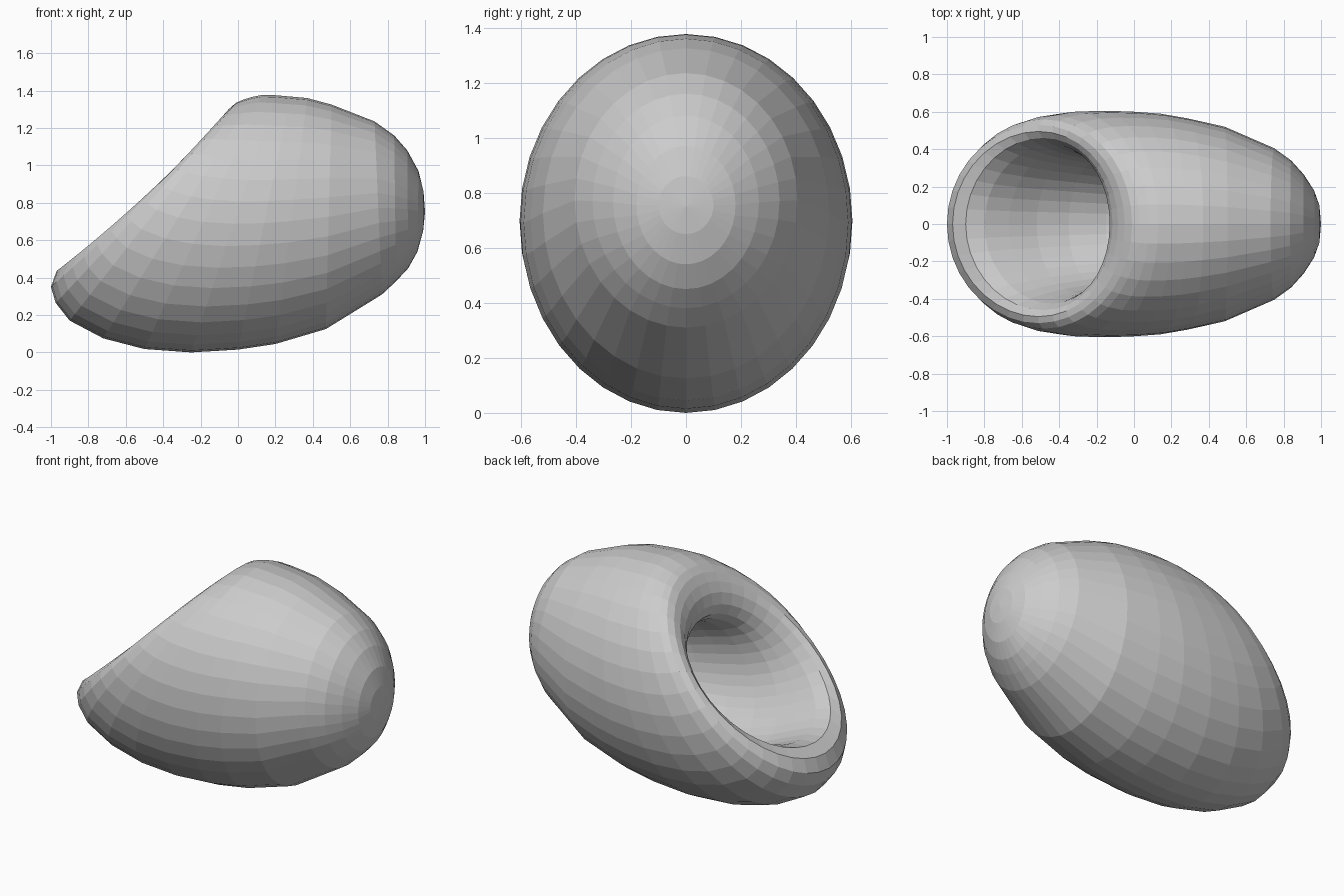
import bpy, bmesh, math
from mathutils import Vector

SIDES = 36

# Tilted elliptical rings: bottom x, bottom z, top x, top z, half width
outer = [(.99, .65, .992, .86, .10), (.96, .54, .965, .97, .18), (.91, .45, .905, 1.08, .265),
         (.845, .38, .835, 1.16, .34), (.77, .31, .73, 1.235, .405), (.47, .125, .5, 1.325, .52),
         (.2, .045, .37, 1.36, .565), (0, .015, .28, 1.368, .59), (-.25, 0, .2, 1.375, .602),
         (-.5, .018, .13, 1.377, .605), (-.72, .075, .08, 1.367, .60), (-.9, .17, .03, 1.352, .58)]
# the same with the sag of the sides
rim = [(-.975, .265, -.01, 1.335, .56, .01), (-1, .35, -.05, 1.30, .53, .02),
       (-.97, .435, -.085, 1.25, .495, .025), (-.9, .485, -.115, 1.19, .46, .03),
       (-.8, .475, -.13, 1.12, .425, .035), (-.67, .425, -.12, 1.06, .395, .03)]
inner = [(-.52, .36, -.08, 1.02, .37), (-.35, .31, -.01, .99, .345), (-.15, .28, .09, .97, .315),
         (.05, .29, .2, .93, .275), (.2, .35, .29, .87, .21), (.29, .45, .34, .77, .13)]
bm = bmesh.new()


def ring(bx, bz, tx, tz, w, sag=0):
    bot, top = Vector((bx, 0, bz)), Vector((tx, 0, tz))
    mid, half = (bot + top) / 2, (top - bot) / 2
    dip = Vector((half.z, 0, -half.x)).normalized() * sag
    loop = []
    for i in range(SIDES):
        a = 2 * math.pi * i / SIDES
        # sides of the opening sag towards the toe
        loop.append(bm.verts.new(mid + half * math.cos(a) + Vector((0, w * math.sin(a), 0))
                                 + dip * math.sin(a) ** 2))
    return loop


def cap(loop, tip):
    v = bm.verts.new(tip)
    for i in range(SIDES):
        bm.faces.new((loop[i], loop[(i + 1) % SIDES], v))


# Outer shell, rolled rim and hollow as one continuous skin
loops = [ring(*r) for r in outer + rim + inner]
for a, b in zip(loops, loops[1:]):
    for i in range(SIDES):
        j = (i + 1) % SIDES
        bm.faces.new((a[i], a[j], b[j], b[i]))
cap(loops[0], (1, 0, .75))
cap(loops[-1], (.34, 0, .6))
bmesh.ops.recalc_face_normals(bm, faces=bm.faces)

mesh = bpy.data.meshes.new("hollow_shell")
bm.to_mesh(mesh)
bm.free()
bpy.context.collection.objects.link(bpy.data.objects.new("hollow_shell", mesh))
